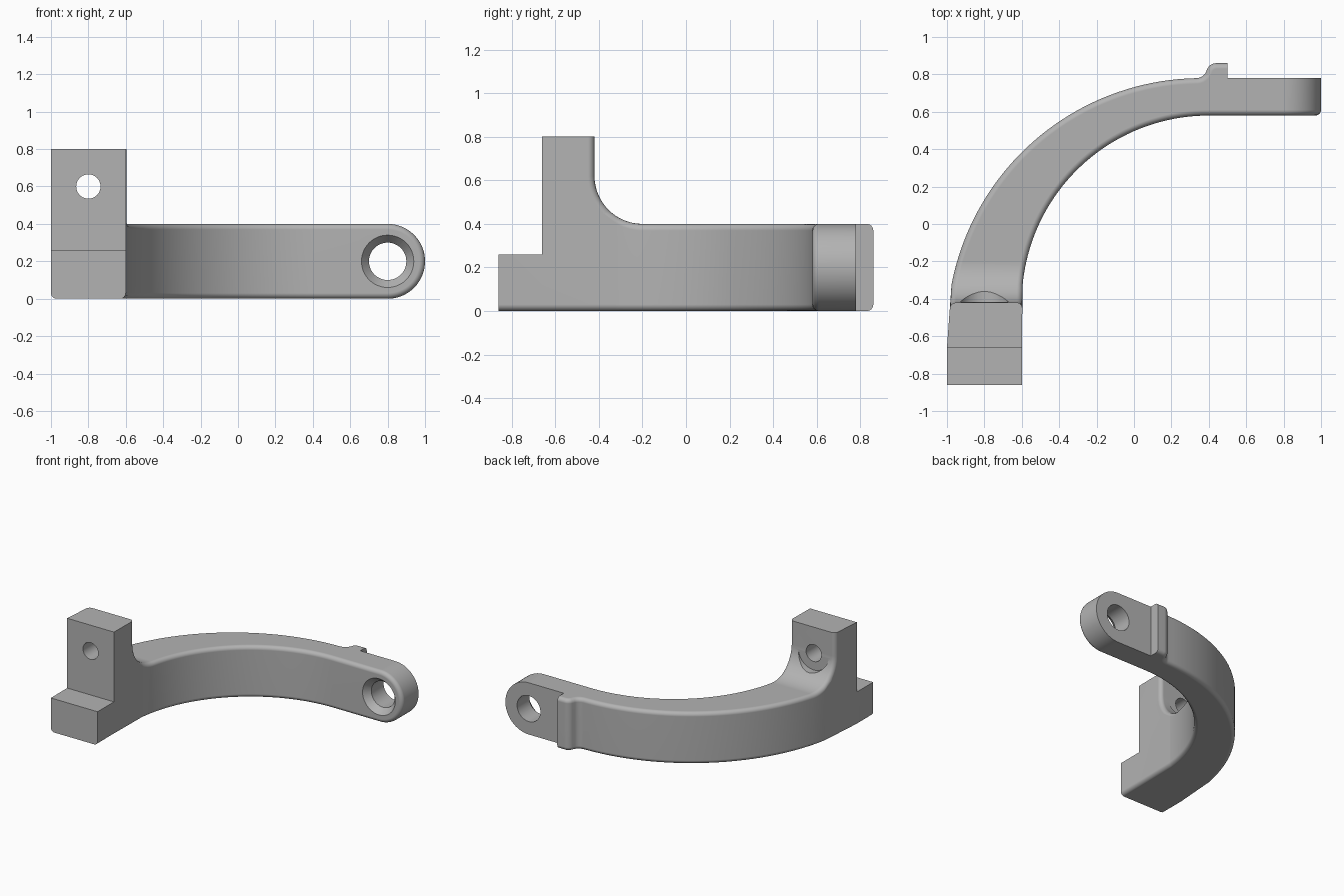
import bpy, bmesh, math
from mathutils import Vector, Matrix

if "Cube" in bpy.data.objects:
    bpy.data.objects.remove(bpy.data.objects["Cube"])

grey = bpy.data.materials.new("plain grey")
grey.use_nodes = True
grey.diffuse_color = (0.45, 0.45, 0.45, 1)
grey.node_tree.nodes["Principled BSDF"].inputs["Base Color"].default_value = grey.diffuse_color

HEIGHT, TAB_TOP, STEP = 0.4, 0.8, 0.26
TAB_FRONT, TAB_BACK = -0.66, -0.42
FILLET, ROUND = 0.22, 0.03
QUARTER = math.pi / 2


def inner_arc(a):
    return Vector((0.4 - math.cos(a), -0.42 + math.sin(a)))


def outer_arc(a):
    return Vector((0.36 - 1.36 * math.cos(a), -0.58 + 1.36 * math.sin(a)))


def inner_angle(y):
    return math.asin(y + 0.42)


def outer_angle(y):
    return math.asin((y + 0.58) / 1.36)


# Stations along the bracket: inner point, outer point, bottom z, top z
stations = []


def station(inner, outer, bottom=0.0, top=HEIGHT):
    stations.append((inner, outer, bottom, top))


# Foot block
for y in (-0.86, TAB_FRONT):
    station((-0.6, y), (-1, y), top=STEP)

# Fillet from the tab down to the arm; the sides stay flat in its steep part
steps, flat_steps = 16, 10
flat_end = TAB_BACK + FILLET * (1 - math.cos(QUARTER * flat_steps / steps))
inner_end = inner_arc(inner_angle(flat_end))
outer_end = outer_arc(outer_angle(flat_end))
for i in range(steps + 1):
    a = QUARTER * i / steps
    y = TAB_BACK + FILLET * (1 - math.cos(a))
    if i <= flat_steps:
        t = (y - TAB_FRONT) / (flat_end - TAB_FRONT)
        inner = Vector((-0.6, TAB_FRONT)).lerp(inner_end, t)
        outer = Vector((-1, TAB_FRONT)).lerp(outer_end, t)
    else:
        inner, outer = inner_arc(inner_angle(y)), outer_arc(outer_angle(y))
    station(inner, outer, top=TAB_TOP - 0.18 - FILLET * math.sin(a))

# Curved arm
a0, b0 = inner_angle(-0.2), outer_angle(-0.2)
b1 = math.acos(0.025 / 1.36)
for i in range(1, 37):
    t = i / 36
    station(inner_arc(a0 + (QUARTER - a0) * t), outer_arc(b0 + (b1 - b0) * t))

# Raised shoulder: two mirrored arcs, then a step down to the flat eye
radius, rise = 0.055, 0.08
turn = math.acos(1 - rise / (2 * radius))
half = radius * math.sin(turn)
for i in range(1, 13):
    if i <= 6:
        a = turn * i / 6
        x, y = radius * math.sin(a), radius * (1 - math.cos(a))
    else:
        a = turn * (12 - i) / 6
        x, y = 2 * half - radius * math.sin(a), rise - radius * (1 - math.cos(a))
    station((0.4 + 0.005 * i, 0.58), (0.335 + x, 0.78 + y))
station((0.48, 0.58), (0.5, 0.86))
station((0.52, 0.58), (0.5, 0.78))

# Round eye end
for i in range(17):
    a = QUARTER * i / 16
    x, h = 0.8 + 0.2 * math.sin(a), 0.2 * math.cos(a)
    station((x, 0.58), (x, 0.78), 0.2 - h, 0.2 + h)

# Skin the stations
bm = bmesh.new()
rows = []
for inner, outer, low, high in stations:
    rows.append([bm.verts.new((p[0], p[1], z))
                 for p, z in ((inner, low), (outer, low), (outer, high), (inner, high))])
bm.faces.new(rows[0])
for n, (a, b) in enumerate(zip(rows, rows[1:])):
    for k in range(4):
        m = (k + 1) % 4
        if n == 1 and k == 2:
            # Upright tab stands on this segment
            base = [a[2], a[3], b[3], b[2]]
            cap = [bm.verts.new((v.co.x, v.co.y, TAB_TOP)) for v in base]
            for j in range(4):
                q = (j + 1) % 4
                bm.faces.new((base[j], base[q], cap[q], cap[j]))
            bm.faces.new(cap)
        else:
            bm.faces.new((a[k], a[m], b[m], b[k]))
bmesh.ops.remove_doubles(bm, verts=bm.verts[:], dist=0.0001)
bmesh.ops.recalc_face_normals(bm, faces=bm.faces[:])
bmesh.ops.dissolve_limit(bm, angle_limit=math.radians(0.3),
                         verts=bm.verts[:], edges=bm.edges[:])


# Round the long edges; foot, tab top and eye back stay crisp
def is_rounded(edge):
    if len(edge.link_faces) != 2 or edge.calc_face_angle() < 0.6:
        return False
    mid = (edge.verts[0].co + edge.verts[1].co) / 2
    foot = mid.y < TAB_BACK - 0.01 and (mid.z > 0.01 or mid.y < -0.85)
    eye_back = mid.x > 0.49 and mid.y > 0.7
    return not (foot or eye_back or mid.z > TAB_TOP - 0.01)


bmesh.ops.bevel(bm, geom=[e for e in bm.edges if is_rounded(e)], offset=ROUND,
                offset_type='OFFSET', segments=4, profile=0.5, affect='EDGES',
                clamp_overlap=False, loop_slide=True)
bmesh.ops.recalc_face_normals(bm, faces=bm.faces[:])
mesh = bpy.data.meshes.new("curved_bracket")
bm.to_mesh(mesh)
bm.free()
mesh.materials.append(grey)
bracket = bpy.data.objects.new("curved_bracket", mesh)
bpy.context.collection.objects.link(bracket)
bpy.context.view_layer.objects.active = bracket
bracket.select_set(True)


# Holes are cut along y, from a front radius to a back radius
def cut_hole(name, x, z, front, back, r_front, r_back):
    cutter_bm = bmesh.new()
    place = Matrix.Translation((x, (front + back) / 2, z)) @ Matrix.Rotation(-QUARTER, 4, 'X')
    bmesh.ops.create_cone(cutter_bm, cap_ends=True, segments=48, radius1=r_front,
                          radius2=r_back, depth=back - front, matrix=place)
    cutter_mesh = bpy.data.meshes.new(name)
    cutter_bm.to_mesh(cutter_mesh)
    cutter_bm.free()
    cutter_mesh.materials.append(grey)
    cutter = bpy.data.objects.new(name, cutter_mesh)
    cutter.hide_render = True
    bpy.context.collection.objects.link(cutter)
    mod = bracket.modifiers.new(name, 'BOOLEAN')
    mod.operation, mod.solver, mod.object = 'DIFFERENCE', 'EXACT', cutter
    bpy.ops.object.modifier_apply(modifier=name)
    bpy.data.objects.remove(cutter)


cut_hole("eye_hole", 0.8, 0.2, 0.5, 0.9, 0.1, 0.1)
cut_hole("eye_countersink", 0.8, 0.2, 0.53, 0.63, 0.18, 0.1)
cut_hole("tab_spot_face", -0.8, 0.6, -0.418, -0.15, 0.13, 0.13)
cut_hole("tab_hole", -0.8, 0.6, -0.75, -0.3, 0.065, 0.065)

# Smooth shading with crisp edges
bpy.ops.object.shade_smooth_by_angle(angle=math.radians(30))
weighted = bracket.modifiers.new("even_shading", 'WEIGHTED_NORMAL')
weighted.keep_sharp = True
